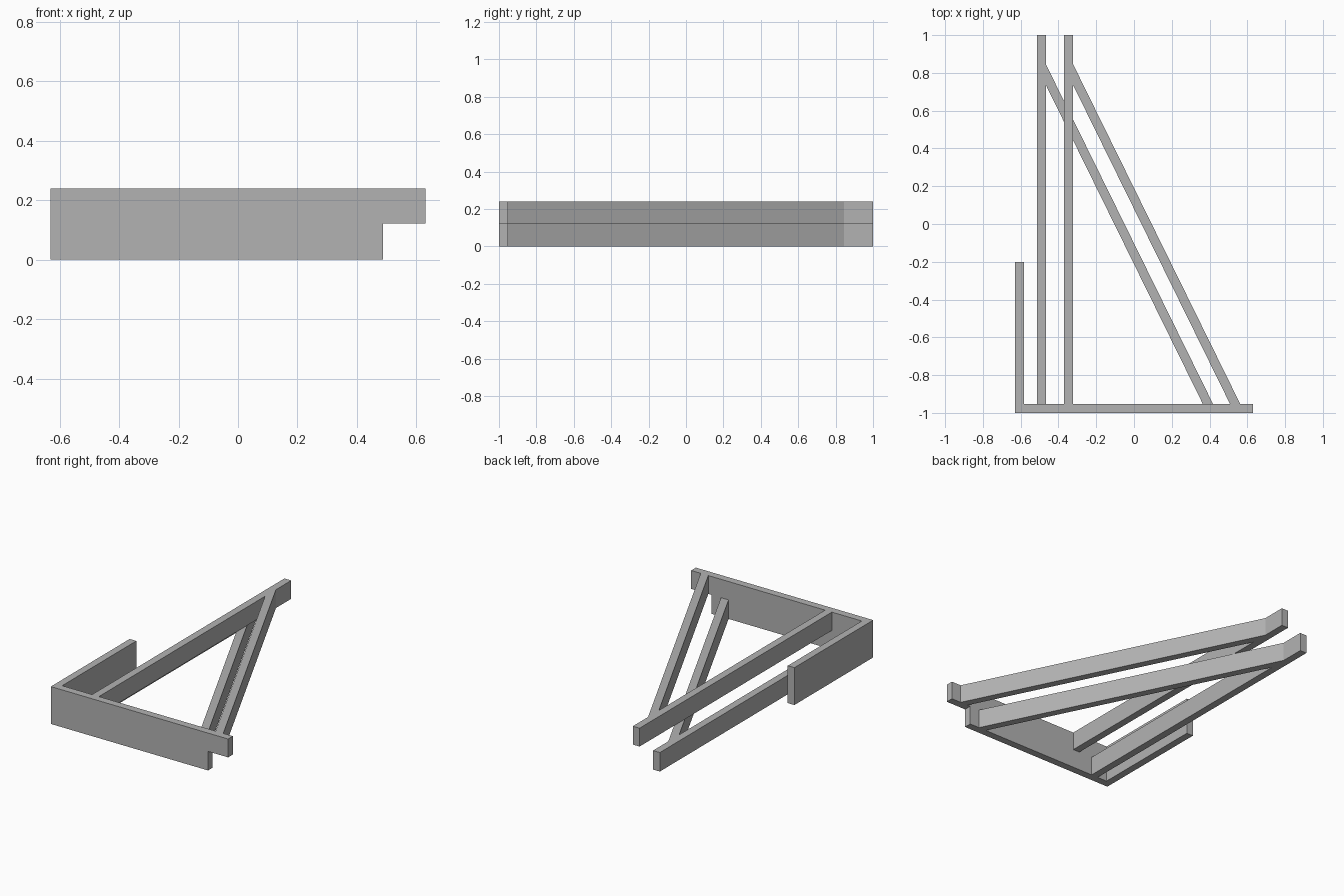
import bpy
import bmesh
from mathutils import Vector

cube = bpy.data.objects.get("Cube")
if cube:
    bpy.data.objects.remove(cube, do_unlink=True)

grey = bpy.data.materials.new("plain grey")
grey.use_nodes = True
colour = (0.45, 0.45, 0.45, 1)
grey.diffuse_color = colour
grey.node_tree.nodes["Principled BSDF"].inputs["Base Color"].default_value = colour

HEIGHT = 0.24
MID = 0.122
BACK = 1.0
INNER = -0.952   # inner face of the front panel


def prism(name, outline, depth):
    """Extrude a closed outline of 3D points along the depth vector."""
    bm = bmesh.new()
    face = bm.faces.new([bm.verts.new(p) for p in outline])
    new = bmesh.ops.extrude_face_region(bm, geom=[face])["geom"]
    verts = [v for v in new if isinstance(v, bmesh.types.BMVert)]
    bmesh.ops.translate(bm, vec=Vector(depth), verts=verts)
    bmesh.ops.recalc_face_normals(bm, faces=bm.faces)
    mesh = bpy.data.meshes.new(name)
    bm.to_mesh(mesh)
    bm.free()
    mesh.materials.append(grey)
    obj = bpy.data.objects.new(name, mesh)
    bpy.context.collection.objects.link(obj)
    return obj


# Front panel, notched under its left end
panel = [(-0.63, 0), (0.487, 0), (0.487, MID), (0.63, MID),
         (0.63, HEIGHT), (-0.63, HEIGHT)]
prism("front_panel", [(x, -1, z) for x, z in panel], (0, INNER + 1, 0))

# Short side wall, full height
wall = [(-0.63, INNER), (-0.583, INNER), (-0.583, -0.2), (-0.63, -0.2)]
prism("side_wall", [(x, y, 0) for x, y in wall], (0, 0, HEIGHT))


# Triangular frames: straight rail and diagonal brace in one outline with a gap
def frame(name, x, z, height):
    inner = x + 0.048
    rail = [(x, INNER), (inner, INNER), (inner, 0.735), (inner, 0.845),
            (inner, BACK), (x, BACK)]
    brace = [(inner, 0.735), (x + 0.878, INNER), (x + 0.932, INNER),
             (inner, 0.845)]
    for part, outline in (("rail", rail), ("brace", brace)):
        prism(f"{name}_{part}", [(px, py, z) for px, py in outline],
              (0, 0, height))


frame("lower", -0.514, 0, MID)
frame("upper", -0.37, MID, HEIGHT - MID)
